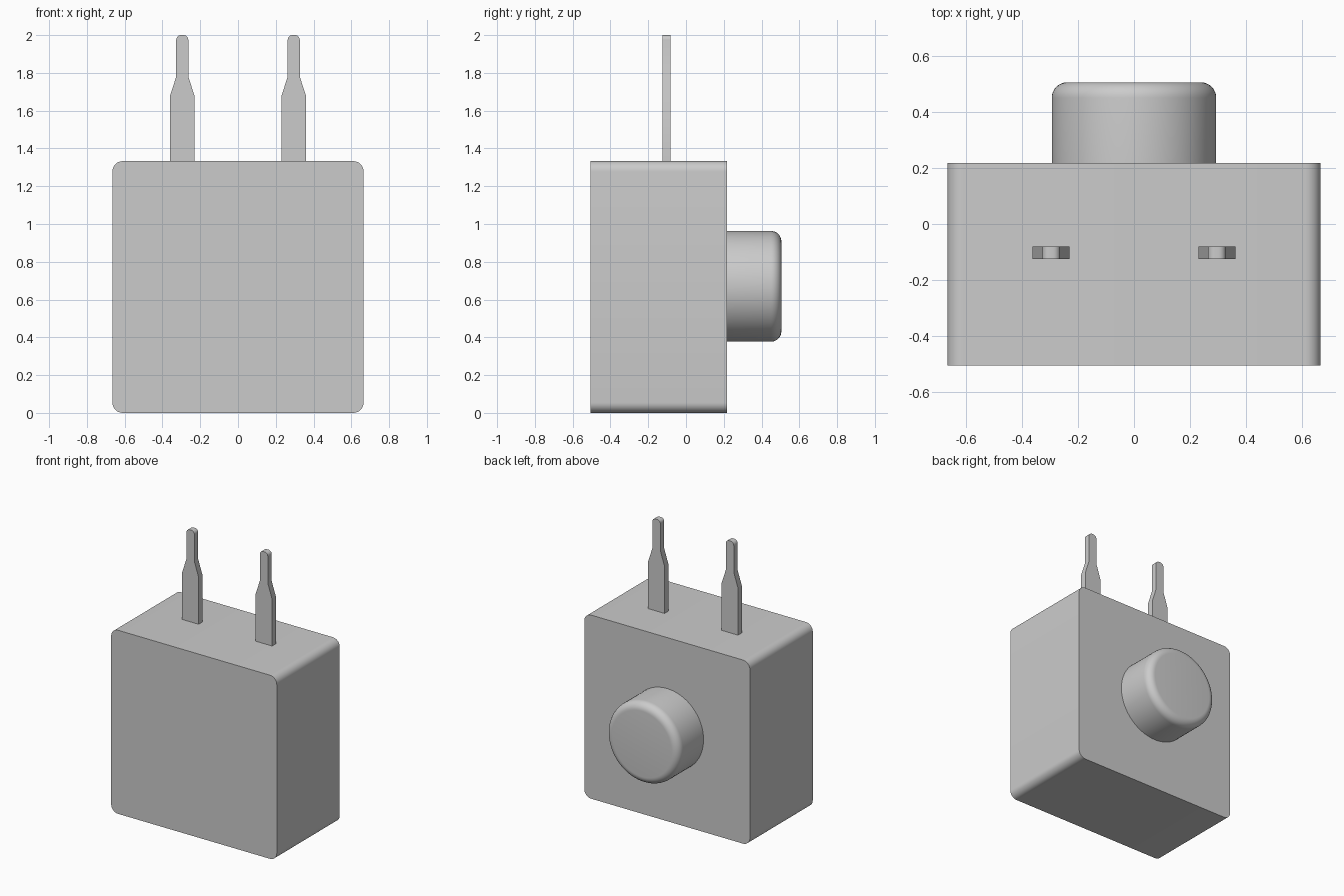
import bpy
import bmesh
from math import pi, cos, sin, radians

default = bpy.data.objects.get("Cube")
if default:
    bpy.data.objects.remove(default, do_unlink=True)

grey = bpy.data.materials.new("plain grey")
grey.use_nodes = True
grey.diffuse_color = (0.6, 0.6, 0.6, 1)
grey.node_tree.nodes["Principled BSDF"].inputs["Base Color"].default_value = (0.6, 0.6, 0.6, 1)


def extrude_profile(name, points, y_front, y_back, rim=0.0):
    """Extrude an x-z outline along y, optionally rounding its back rim."""
    bm = bmesh.new()
    front = bm.faces.new([bm.verts.new((x, y_front, z)) for x, z in points])
    moved = bmesh.ops.extrude_face_region(bm, geom=[front], use_keep_orig=True)["geom"]
    verts = [g for g in moved if isinstance(g, bmesh.types.BMVert)]
    bmesh.ops.translate(bm, verts=verts, vec=(0, y_back - y_front, 0))
    if rim:
        edges = [g for g in moved if isinstance(g, bmesh.types.BMEdge)]
        bmesh.ops.bevel(bm, geom=edges, offset=rim, segments=8, profile=0.5, affect='EDGES')
    bmesh.ops.recalc_face_normals(bm, faces=bm.faces)
    mesh = bpy.data.meshes.new(name)
    bm.to_mesh(mesh)
    bm.free()
    obj = bpy.data.objects.new(name, mesh)
    bpy.context.collection.objects.link(obj)
    mesh.materials.append(grey)
    bpy.ops.object.select_all(action='DESELECT')
    obj.select_set(True)
    bpy.context.view_layer.objects.active = obj
    bpy.ops.object.shade_smooth_by_angle(angle=radians(25))
    return obj


def arc(cx, cz, radius, start, end, steps):
    angles = [start + (end - start) * i / steps for i in range(steps + 1)]
    return [(cx + radius * cos(a), cz + radius * sin(a)) for a in angles]


# Case: square block with rounded long edges
half, height, corner = 0.665, 1.333, 0.055
outline = []
for i, (sx, top) in enumerate([(1, True), (-1, True), (-1, False), (1, False)]):
    cz = height - corner if top else corner
    outline += arc(sx * (half - corner), cz, corner, i * pi / 2, (i + 1) * pi / 2, 8)
extrude_profile("case", outline, -0.505, 0.217)

# Button: round knob with a softened rim
extrude_profile("button", arc(0, 0.67, 0.293, 0, 2 * pi, 72)[:-1], 0.2, 0.505, rim=0.055)

# Contact pins: flat blades stepping in to a narrow rounded tip
wide, narrow, tip = 0.066, 0.032, 0.025
for side, x in (("right", -0.295), ("left", 0.295)):
    blade = [(x - wide, 1.32), (x + wide, 1.32), (x + wide, 1.675), (x + narrow, 1.78)]
    blade += arc(x + narrow - tip, 2 - tip, tip, 0, pi / 2, 6)
    blade += arc(x - narrow + tip, 2 - tip, tip, pi / 2, pi, 6)
    blade += [(x - narrow, 1.78), (x - wide, 1.675)]
    extrude_profile(side + "_pin", blade, -0.125, -0.081)
